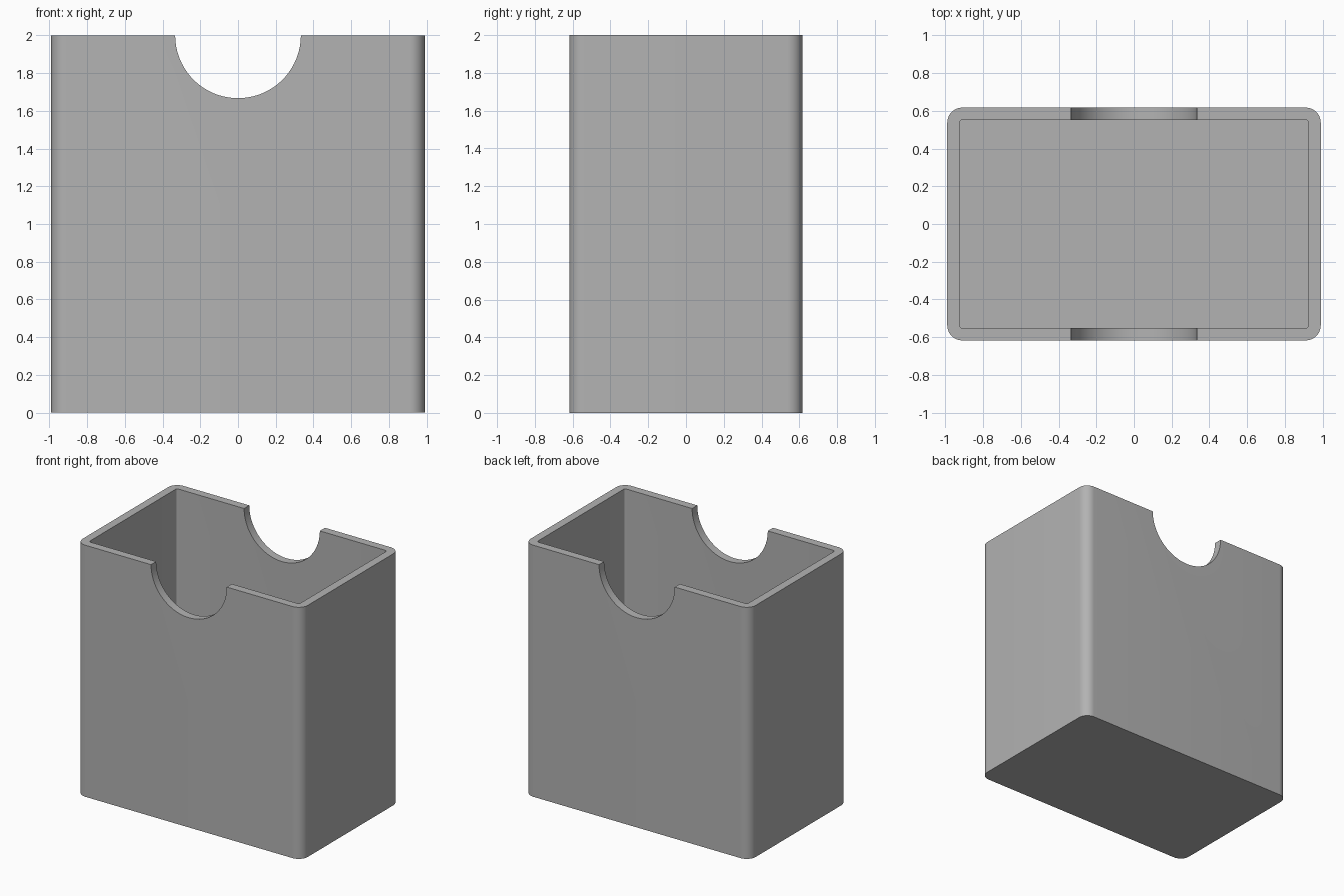
import bpy
import bmesh
from math import radians, pi, cos, sin

cube = bpy.data.objects.get("Cube")
if cube:
    bpy.data.objects.remove(cube, do_unlink=True)

HALF_X, HALF_Y, HEIGHT = 0.99, 0.617, 2.0
WALL = 0.065
NOTCH_RADIUS = 0.333

grey = bpy.data.materials.new("plain grey")
grey.use_nodes = True
colour = (0.45, 0.45, 0.45, 1)
grey.diffuse_color = colour
grey.node_tree.nodes["Principled BSDF"].inputs["Base Color"].default_value = colour


def prism(name, outline, depth):
    """Extrude a closed outline of 3D points along the vector depth."""
    bm = bmesh.new()
    face = bm.faces.new([bm.verts.new(p) for p in outline])
    top = bmesh.ops.extrude_face_region(bm, geom=[face])["geom"]
    verts = [v for v in top if isinstance(v, bmesh.types.BMVert)]
    bmesh.ops.translate(bm, vec=depth, verts=verts)
    bmesh.ops.recalc_face_normals(bm, faces=bm.faces)
    mesh = bpy.data.meshes.new(name)
    bm.to_mesh(mesh)
    bm.free()
    mesh.materials.append(grey)
    obj = bpy.data.objects.new(name, mesh)
    bpy.context.collection.objects.link(obj)
    return obj


def rounded_rectangle(hx, hy, radius, z, steps=12):
    points = []
    for i, (sx, sy) in enumerate([(1, 1), (-1, 1), (-1, -1), (1, -1)]):
        for k in range(steps + 1):
            a = (i + k / steps) * pi / 2
            points.append((sx * (hx - radius) + radius * cos(a),
                           sy * (hy - radius) + radius * sin(a), z))
    return points


# Outer shell with rounded upright corners
box = prism("open_box", rounded_rectangle(HALF_X, HALF_Y, 0.08, 0), (0, 0, HEIGHT))

# Inner cavity, leaving the walls and floor
cavity = prism("cavity_cutter",
               rounded_rectangle(HALF_X - WALL, HALF_Y - WALL, 0.015, WALL, 6),
               (0, 0, HEIGHT))

# Round thumb notches through the front and back walls
circle = [(NOTCH_RADIUS * cos(a), -1, HEIGHT + NOTCH_RADIUS * sin(a))
          for a in (2 * pi * k / 96 for k in range(96))]
notch = prism("notch_cutter", circle, (0, 2, 0))

bpy.context.view_layer.objects.active = box
box.select_set(True)
for cutter in (cavity, notch):
    cutter.hide_render = True
    cut = box.modifiers.new(cutter.name, "BOOLEAN")
    cut.operation = "DIFFERENCE"
    cut.solver = "EXACT"
    cut.object = cutter
    bpy.ops.object.modifier_apply(modifier=cut.name)
    bpy.data.objects.remove(cutter, do_unlink=True)

bpy.ops.object.shade_smooth_by_angle(angle=radians(30))
